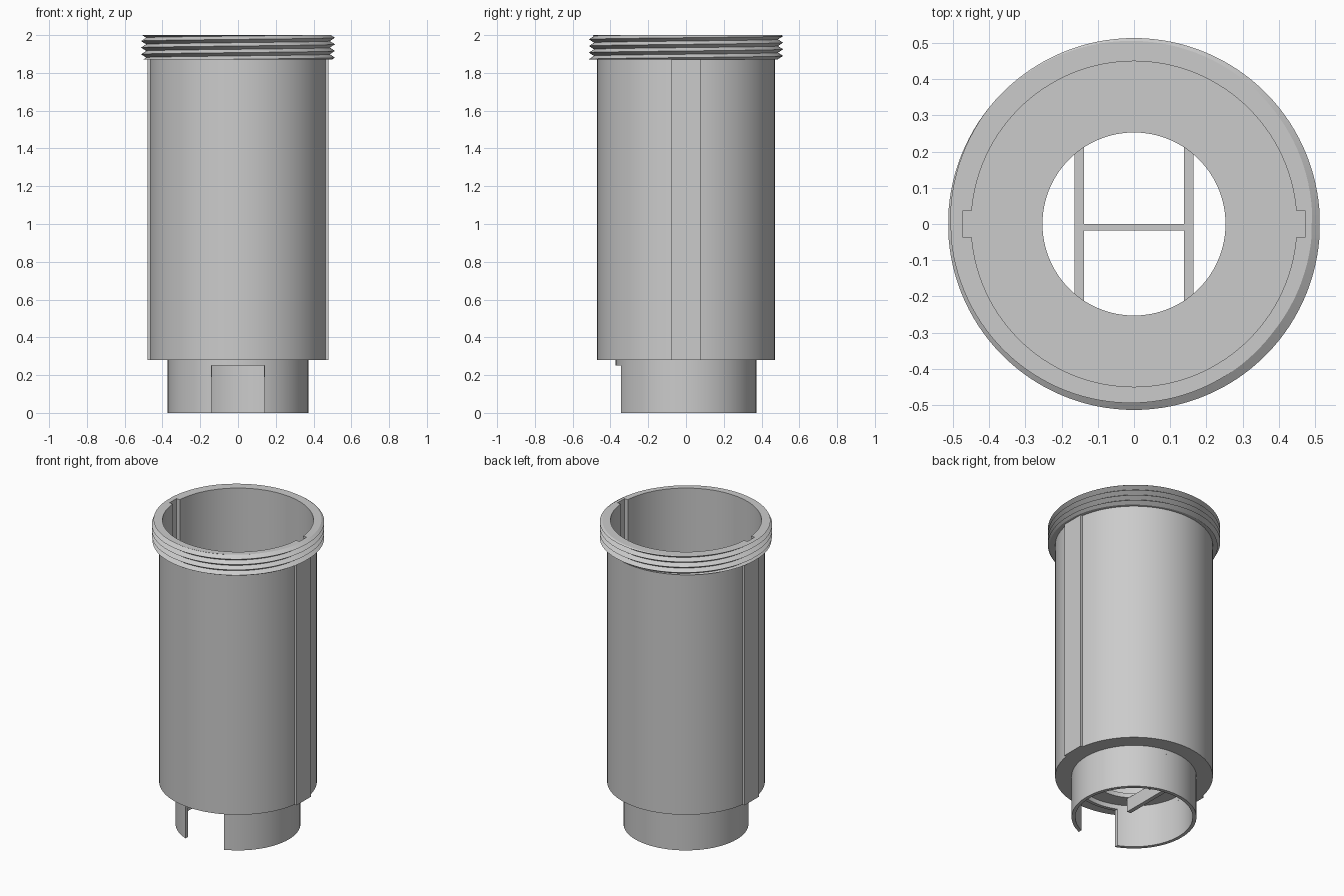
import bpy, bmesh
from math import sin, cos, asin, atan2, pi, tau, radians

cube = bpy.data.objects.get("Cube")
if cube:
    bpy.data.objects.remove(cube)

grey = bpy.data.materials.new("light_grey")
grey.use_nodes = True
tone = (0.6, 0.6, 0.6, 1)
grey.diffuse_color = tone
grey.node_tree.nodes["Principled BSDF"].inputs["Base Color"].default_value = tone

ARC = 60                      # segments per half circle
FLOOR, SHOULDER, TOP = 0.28, 1.87, 2.0


def finish(name, bm):
    bmesh.ops.remove_doubles(bm, verts=bm.verts, dist=1e-5)
    bmesh.ops.recalc_face_normals(bm, faces=bm.faces)
    mesh = bpy.data.meshes.new(name)
    bm.to_mesh(mesh)
    bm.free()
    mesh.materials.append(grey)
    obj = bpy.data.objects.new(name, mesh)
    bpy.context.collection.objects.link(obj)
    bpy.ops.object.select_all(action='DESELECT')
    obj.select_set(True)
    bpy.context.view_layer.objects.active = obj
    bpy.ops.object.shade_smooth_by_angle(angle=radians(25))
    return obj


def loft(name, rows, caps=False):
    """Skin neighbouring rows of points, the last row joining the first."""
    bm = bmesh.new()
    grid = [[bm.verts.new(p) for p in row] for row in rows]
    for a, b in zip(grid, grid[1:] + grid[:1]):
        for i in range(len(a) - 1):
            bm.faces.new((a[i], a[i + 1], b[i + 1], b[i]))
    if caps:
        bm.faces.new([row[0] for row in grid])
        bm.faces.new([row[-1] for row in grid])
    return finish(name, bm)


def outline(radius, half, reach):
    """Circle with a rectangular key on each side."""
    a = asin(half / radius)
    pts = [(reach, half)]
    for start in (0, pi):
        for i in range(ARC + 1):
            t = start + a + (pi - 2 * a) * i / ARC
            pts.append((radius * cos(t), radius * sin(t)))
        s = -1 if start == 0 else 1
        pts += [(s * reach, -s * half), (s * reach, s * half)] if s > 0 else \
               [(-reach, half), (-reach, -half)]
    return pts


def at(pts, z):
    return [(x, y, z) for x, y in pts]


bore = outline(0.45, 0.036, 0.474)
shell = outline(0.47, 0.076, 0.479)
angles = [atan2(y, x) % tau for x, y in bore]
angles[-1] = angles[0] + tau
hole = [(0.253 * cos(t), 0.253 * sin(t)) for t in angles]

# Screw thread rows climb with the angle and are trimmed flat at both ends
PITCH, PHASE = 0.035, 0.32


def thread_row(k):
    row = []
    for t in angles:
        turn = t / tau + PHASE
        z = min(max(SHOULDER + PITCH * (k / 2 + turn), SHOULDER), TOP)
        u = (z - SHOULDER) / PITCH - turn
        r = 0.514 - 0.054 * abs(u - round(u))
        row.append((r * cos(t), r * sin(t), z))
    return row


# Main tube with floor, side ribs, key slots and threaded rim
loft("threaded_tube",
     [at(hole, FLOOR), at(shell, FLOOR), at(shell, SHOULDER)]
     + [thread_row(k) for k in range(-6, 10)]
     + [at(bore, TOP), at(bore, FLOOR + 0.03), at(hole, FLOOR + 0.03)])


# Lower collar: a short full ring above a ring that is open at the front
def collar(name, z0, z1, gap):
    rows = []
    for r, z in ((0.372, z0), (0.372, z1), (0.35, z1), (0.35, z0)):
        a = asin(gap / r)
        span = [-pi / 2 + a + (tau - 2 * a) * i / (2 * ARC) for i in range(2 * ARC + 1)]
        rows.append([(r * cos(t), r * sin(t), z) for t in span])
    loft(name, rows, caps=gap > 0)


collar("collar_top", 0.25, FLOOR, 0)
collar("collar_skirt", 0, 0.25, 0.14)


# Bars crossing the floor opening
def bar(name, x0, x1, y0, y1, z0, z1):
    bm = bmesh.new()
    bmesh.ops.create_cube(bm, size=1)
    for v in bm.verts:
        v.co = (x1 if v.co.x > 0 else x0, y1 if v.co.y > 0 else y0,
                z1 if v.co.z > 0 else z0)
    finish(name, bm)


bar("left_bar", 0.138, 0.165, -0.228, 0.228, 0.19, FLOOR)
bar("right_bar", -0.165, -0.138, -0.228, 0.228, 0.19, FLOOR)
bar("cross_bar", -0.14, 0.14, -0.018, 0, 0.25, FLOOR)
